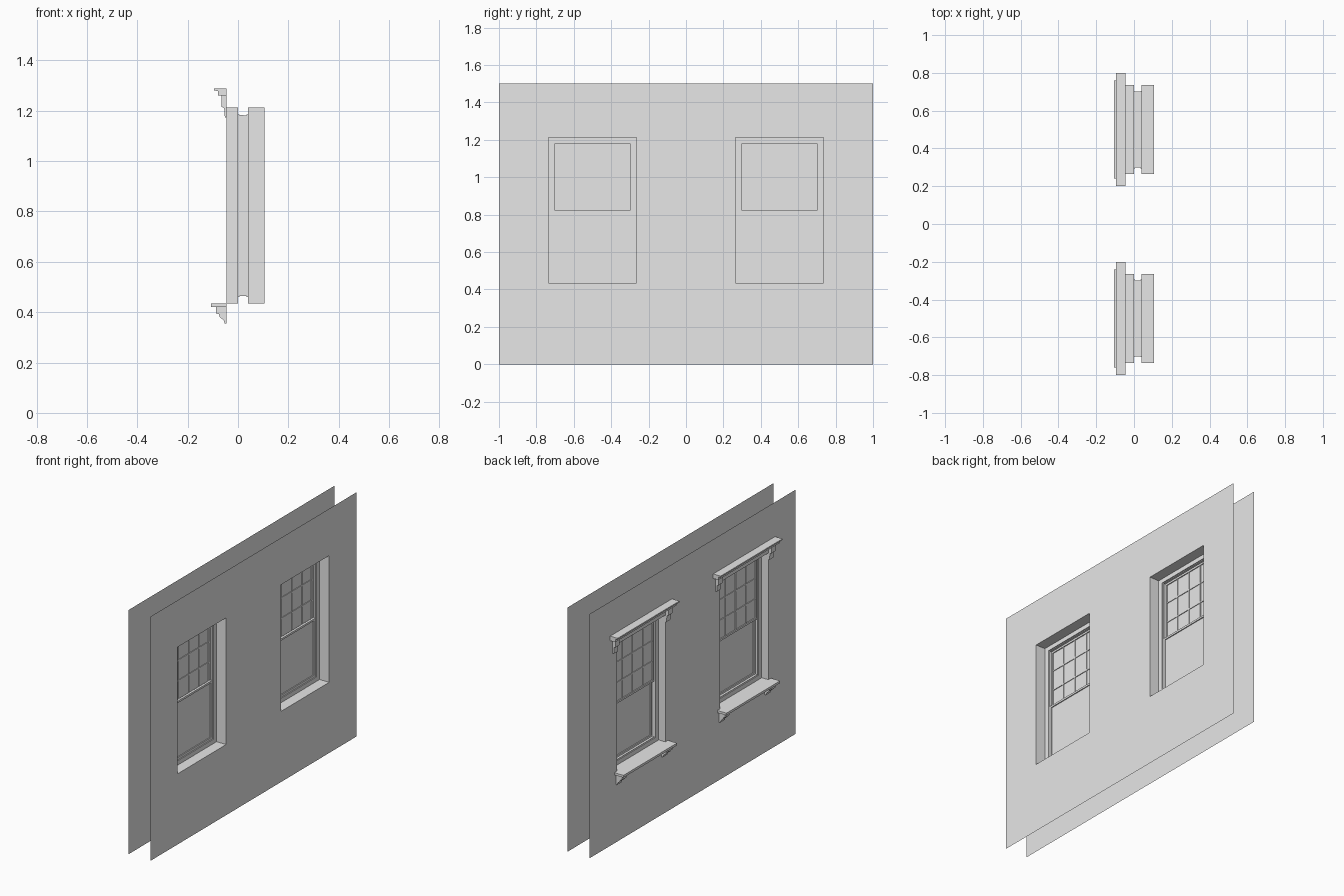
import bpy
import bmesh

cube = bpy.data.objects.get("Cube")
if cube:
    bpy.data.objects.remove(cube, do_unlink=True)

grey = bpy.data.materials.new("plain_grey")
grey.use_nodes = True
grey.diffuse_color = (0.8, 0.8, 0.8, 1)
grey.node_tree.nodes["Principled BSDF"].inputs["Base Color"].default_value = (0.8, 0.8, 0.8, 1)

OUTER, INNER = -0.045, 0.105        # the two wall faces
HALF, Z0, Z1 = 0.235, 0.434, 1.212  # window opening
CENTRES = {"left": -0.5, "right": 0.5}


def finish(name, bm, solid=True):
    bmesh.ops.remove_doubles(bm, verts=bm.verts, dist=0.00001)
    if solid:
        bmesh.ops.recalc_face_normals(bm, faces=bm.faces)
    mesh = bpy.data.meshes.new(name)
    bm.to_mesh(mesh)
    bm.free()
    mesh.materials.append(grey)
    obj = bpy.data.objects.new(name, mesh)
    bpy.context.collection.objects.link(obj)
    return obj


def add_box(bm, x, y, z):
    """Box from (low, high) ranges."""
    geo = bmesh.ops.create_cube(bm, size=1)
    for v in geo["verts"]:
        v.co = [r[0] if c < 0 else r[1] for c, r in zip(v.co, (x, y, z))]


def add_extrusion(bm, profile, y0, y1):
    """Extrude an (x, z) profile along y."""
    ends = [[bm.verts.new((x, y, z)) for x, z in profile] for y in (y0, y1)]
    for end in ends:
        bm.faces.new(end)
    n = len(profile)
    for i in range(n):
        j = (i + 1) % n
        bm.faces.new((ends[0][i], ends[0][j], ends[1][j], ends[1][i]))


def wall(name, x, flip):
    """Thin sheet with two window openings."""
    bm = bmesh.new()
    ys = [-1] + [c + s * HALF for c in CENTRES.values() for s in (-1, 1)] + [1]
    zs = [0, Z0, Z1, 1.5]
    for i in range(5):
        for j in range(3):
            if j == 1 and i in (1, 3):
                continue
            corners = [(ys[i], zs[j]), (ys[i + 1], zs[j]),
                       (ys[i + 1], zs[j + 1]), (ys[i], zs[j + 1])]
            if flip:
                corners.reverse()
            bm.faces.new([bm.verts.new((x, y, z)) for y, z in corners])
    finish(name, bm, solid=False)


def reveal(name, cy):
    """Stepped lining of the opening, from the outer to the inner wall."""
    steps = [(OUTER, 0), (0, 0), (0, 0.03), (0.006, 0.03), (0.006, 0.034),
             (0.034, 0.034), (0.034, 0.03), (0.04, 0.03), (0.04, 0), (INNER, 0)]
    bm = bmesh.new()
    loops = []
    for x, inset in steps:
        h, lo, hi = HALF - inset, Z0 + inset * 0.9, Z1 - inset * 0.9
        loops.append([bm.verts.new((x, cy + a, z)) for a, z in
                      ((-h, lo), (h, lo), (h, hi), (-h, hi))])
    for a, b in zip(loops, loops[1:]):
        for i in range(4):
            j = (i + 1) % 4
            bm.faces.new((a[i], b[i], b[j], a[j]))
    finish(name, bm, solid=False)


def sash(name, cy, x, lo, hi, columns, rows):
    """Pane with border rails and glazing bars."""
    bm = bmesh.new()
    w, rail, bar = 0.201, 0.012, 0.004
    add_box(bm, (x - 0.001, x + 0.001), (cy - w, cy + w), (lo, hi))
    deep = (x - 0.007, x + 0.007)
    for z in (lo, hi - rail):
        add_box(bm, deep, (cy - w, cy + w), (z, z + rail))
    for y in (cy - w, cy + w - rail):
        add_box(bm, deep, (y, y + rail), (lo, hi))
    thin = (x - 0.005, x + 0.005)
    for i in range(1, columns):
        y = cy - w + 2 * w * i / columns
        add_box(bm, thin, (y - bar, y + bar), (lo, hi))
    for i in range(1, rows):
        z = lo + (hi - lo) * i / rows
        add_box(bm, thin, (cy - w, cy + w), (z - bar, z + bar))
    finish(name, bm)


def brackets(name, cy, profile, near, far):
    """Mirrored pair of profiled brackets."""
    bm = bmesh.new()
    for side in (-1, 1):
        add_extrusion(bm, profile, cy + side * near, cy + side * far)
    finish(name, bm)


wall("outer_wall", OUTER, True)
wall("inner_wall", INNER, False)

lintel_profile = [(OUTER, 1.288), (-0.095, 1.288), (-0.095, 1.28), (-0.08, 1.278),
                  (-0.08, 1.26), (OUTER, 1.26)]
lintel_bracket = [(OUTER, 1.26), (-0.065, 1.26), (-0.065, 1.215), (-0.055, 1.21),
                  (-0.052, 1.172), (OUTER, 1.172)]
sill_bracket = [(OUTER, 0.42), (-0.087, 0.42), (-0.087, 0.395), (-0.076, 0.392),
                (-0.072, 0.38), (-0.057, 0.368), (-0.053, 0.355), (OUTER, 0.355)]

for side, cy in CENTRES.items():
    reveal(side + "_window_reveal", cy)
    sash(side + "_upper_sash", cy, 0.014, 0.806, 1.182, 4, 3)
    sash(side + "_lower_sash", cy, 0.027, 0.464, 0.822, 1, 1)

    # Hood above the window
    bm = bmesh.new()
    add_extrusion(bm, lintel_profile, cy - 0.3, cy + 0.3)
    finish(side + "_lintel", bm)
    brackets(side + "_lintel_brackets", cy, lintel_bracket, 0.236, 0.276)

    # Sill below the window
    bm = bmesh.new()
    add_box(bm, (-0.107, OUTER), (cy - 0.26, cy + 0.26), (0.42, Z0))
    finish(side + "_sill", bm)
    brackets(side + "_sill_brackets", cy, sill_bracket, 0.2, 0.245)
